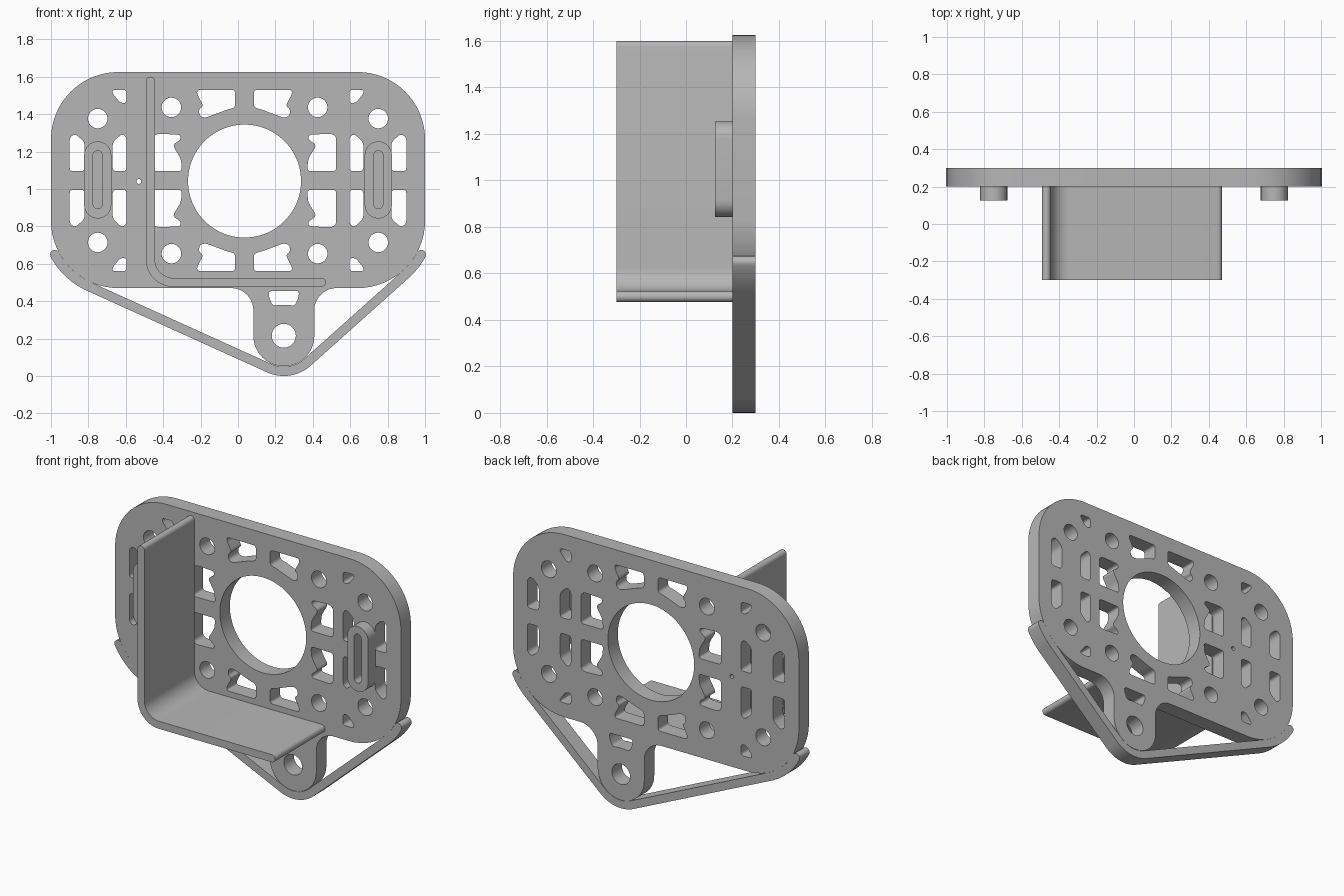
import bpy, math
from math import cos, sin, radians
from mathutils import Vector

cube = bpy.data.objects.get("Cube")
if cube:
    bpy.data.objects.remove(cube, do_unlink=True)

grey = bpy.data.materials.new("plain grey")
grey.use_nodes = True
colour = (0.47, 0.47, 0.47, 1)
grey.diffuse_color = colour
grey.node_tree.nodes["Principled BSDF"].inputs["Base Color"].default_value = colour


def arc(cx, cz, r, a0, a1, n=16):
    """Points on an arc, angles in degrees."""
    angles = [radians(a0 + (a1 - a0) * i / n) for i in range(n + 1)]
    return [Vector((cx + r * cos(a), cz + r * sin(a))) for a in angles]


def circle(cx, cz, r, n=48):
    return arc(cx, cz, r, 0, 360, n)[:-1]


def stadium(cx, cz, half_width, half_height):
    d = half_height - half_width
    return arc(cx, cz + d, half_width, 0, 180) + arc(cx, cz - d, half_width, 180, 360)


def rounded(points, r=0.02, n=5):
    """Polygon with softened corners."""
    pts = [Vector(p) for p in points]
    out = []
    for i, p in enumerate(pts):
        a, b = pts[i - 1] - p, pts[(i + 1) % len(pts)] - p
        s = p + a.normalized() * min(r, a.length * 0.45)
        e = p + b.normalized() * min(r, b.length * 0.45)
        for k in range(n + 1):
            t = k / n
            out.append(s * (1 - t) ** 2 + p * 2 * t * (1 - t) + e * t ** 2)
    return out


def ribbon(arcs, half):
    """Strip with round ends along arcs (cx, cz, r, start, end) joined by lines."""
    outer, inner = [], []
    for cx, cz, r, a0, a1 in arcs:
        outer += arc(cx, cz, r + half, a0, a1)
        inner += arc(cx, cz, r - half, a0, a1)
    first, last = (outer[0] + inner[0]) / 2, (outer[-1] + inner[-1]) / 2
    a0, a1 = arcs[0][3], arcs[-1][4]
    return (outer + arc(*last, half, a1, a1 + 180, 10)[1:-1] + inner[::-1]
            + arc(*first, half, a0 + 180, a0 + 360, 10)[1:-1])


def extrude(name, loops, y0, y1):
    """Fill an outline with holes in the XZ plane and give it depth along Y."""
    curve = bpy.data.curves.new(name + "_profile", "CURVE")
    curve.dimensions = "2D"
    curve.fill_mode = "BOTH"
    curve.extrude = (y1 - y0) / 2
    for loop in loops:
        spline = curve.splines.new("POLY")
        spline.points.add(len(loop) - 1)
        for point, p in zip(spline.points, loop):
            point.co = (p.x, p.y, 0, 1)
        spline.use_cyclic_u = True
    obj = bpy.data.objects.new(name, curve)
    bpy.context.collection.objects.link(obj)
    bpy.ops.object.select_all(action="DESELECT")
    obj.select_set(True)
    bpy.context.view_layer.objects.active = obj
    obj.rotation_euler.x = radians(90)
    obj.location.y = (y0 + y1) / 2
    bpy.ops.object.convert(target="MESH")
    bpy.ops.object.transform_apply(location=True, rotation=True, scale=True)
    bpy.ops.object.mode_set(mode="EDIT")
    bpy.ops.mesh.select_all(action="SELECT")
    bpy.ops.mesh.remove_doubles(threshold=0.0001)
    bpy.ops.mesh.normals_make_consistent(inside=False)
    bpy.ops.object.mode_set(mode="OBJECT")
    bpy.ops.object.shade_smooth_by_angle(angle=radians(30))
    obj.data.materials.clear()
    obj.data.materials.append(grey)


MID = 1.045           # height of the plate centre
CX = 0.035            # centre of the large opening
TAB = Vector((0.245, 0.215))
CORNER = 0.36
LOW, HIGH = 0.47, 1.625

# Plate outline with the hanging tab
fillet = 0.12
tab_r = 0.163
outline = (arc(1 - CORNER, HIGH - CORNER, CORNER, 0, 90)
           + arc(CORNER - 1, HIGH - CORNER, CORNER, 90, 180)
           + arc(CORNER - 1, LOW + CORNER, CORNER, 180, 270)
           + arc(TAB.x - tab_r - fillet, LOW - fillet, fillet, 90, 0)
           + arc(TAB.x, TAB.y, tab_r, 180, 360, 32)
           + arc(TAB.x + tab_r + fillet, LOW - fillet, fillet, 180, 90)
           + arc(1 - CORNER, LOW + CORNER, CORNER, 270, 360))

# Round holes
holes = [circle(CX, MID - 0.003, 0.302, 96), circle(-0.53, 1.04, 0.013, 16),
         circle(TAB.x, TAB.y, 0.064)]

# Lightening pockets, one quadrant of each
inner_pockets = [
    [(.05, .485), (.25, .485), (.255, .465), (.22, .40), (.245, .38),
     (.24, .345), (.21, .335), (.09, .38), (.05, .39)],
    [(.49, .05), (.49, .235), (.465, .25), (.345, .245), (.34, .22),
     (.385, .19), (.34, .115), (.335, .05)],
]
outer_pockets = [
    [(.595, .05), (.67, .05), (.67, .205), (.62, .25), (.595, .23)],
    [(.82, .05), (.90, .05), (.90, .23), (.87, .25), (.82, .205)],
    [(.595, .485), (.67, .485), (.67, .465), (.63, .415), (.595, .415)],
]
for sx in (-1, 1):
    for sz in (-1, 1):
        holes.append(circle(sx * 0.75, MID + sz * 0.331, 0.052))
        holes.append(circle(CX + sx * 0.391, MID + sz * 0.391, 0.052))
        for cx, pockets in ((CX, inner_pockets), (0, outer_pockets)):
            for pocket in pockets:
                holes.append(rounded([(cx + sx * x, MID + sz * z) for x, z in pocket]))

# Small pocket at the top of the tab
holes.append(rounded([(.165, .455), (.325, .455), (.325, .425), (.305, .375),
                      (.27, .38), (.22, .38), (.185, .375), (.165, .425)]))
extrude("mounting_plate", [outline] + holes, 0.2, 0.3)

# Slotted bosses on the front
for side, x in (("right", -0.75), ("left", 0.75)):
    extrude(side + "_boss", [stadium(x, 1.048, 0.0725, 0.206),
                             stadium(x, 1.05, 0.025, 0.155)], 0.125, 0.2)

# Bent shelf: upright, rounded bend and ledge
bend, half = 0.125, 0.024
left_x, floor_z = -0.469, 0.5
shelf = [(left_x + bend, 1.576, bend, 180, 180.01),
         (left_x + bend, floor_z + bend, bend, 180, 270),
         (0.446, floor_z + bend, bend, 270, 270.01)]
shelf[0] = shelf[0][:3] + (179.99, 180)
extrude("bent_shelf", [ribbon(shelf, half)], -0.3, 0.2)

# Strap wrapped tangentially round the lower corners and the tab
big, small = 0.385, 0.19
corner_l, corner_r = Vector((CORNER - 1, LOW + CORNER)), Vector((1 - CORNER, LOW + CORNER))


def tangent_angle(a, ra, b, rb):
    d = b - a
    return math.degrees(math.atan2(d.y, d.x) - math.acos((ra - rb) / d.length)) % 360


t1 = tangent_angle(corner_l, big, TAB, small)
t2 = tangent_angle(TAB, small, corner_r, big)
strap = [(*corner_l, big, 208, t1), (*TAB, small, t1, t2), (*corner_r, big, t2, 332)]
extrude("strap", [ribbon(strap, 0.025)], 0.2, 0.3)
